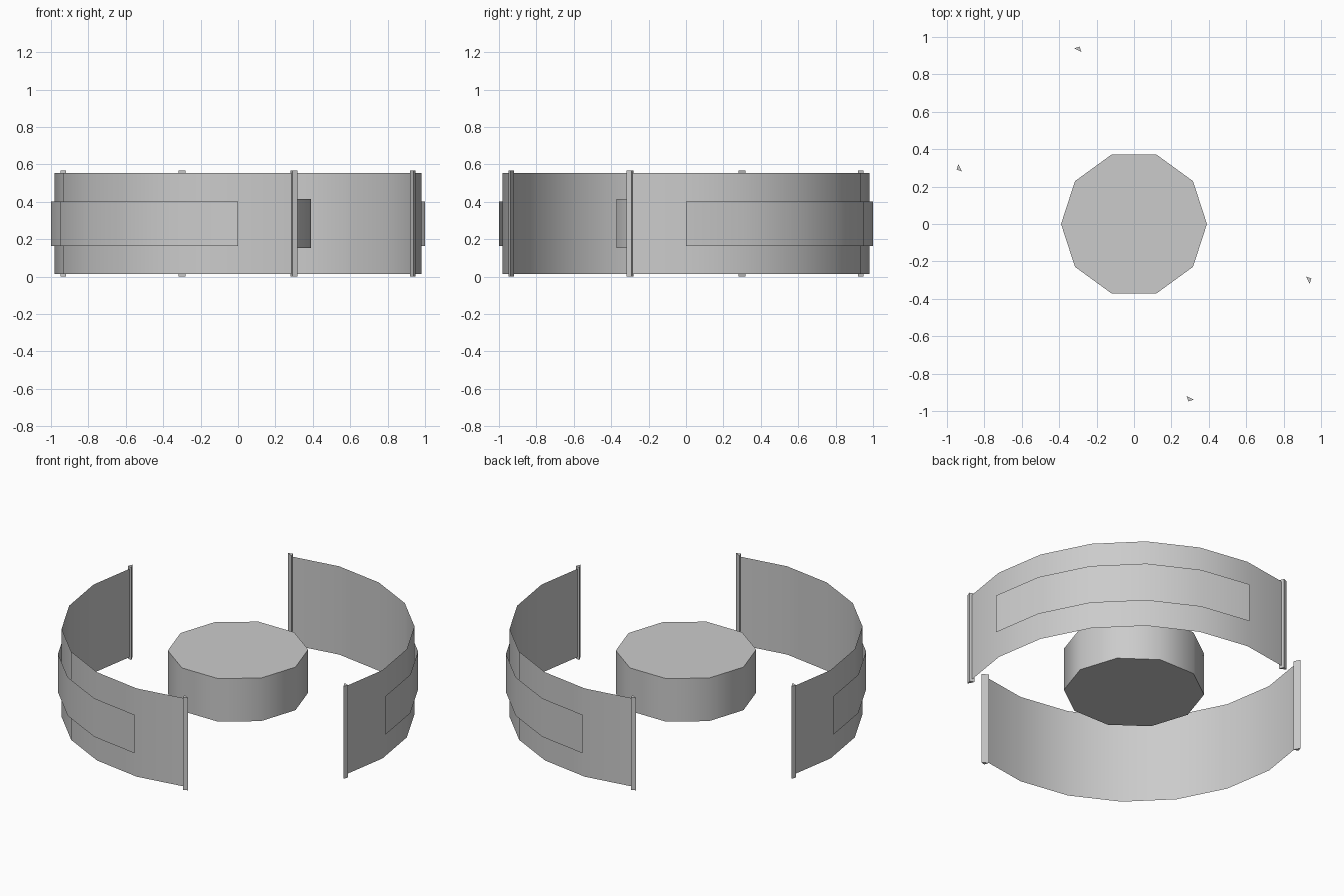
import bpy, bmesh
from math import cos, sin, radians

if "Cube" in bpy.data.objects:
    bpy.data.objects.remove(bpy.data.objects["Cube"])


def finish(name, bm, smooth):
    mesh = bpy.data.meshes.new(name)
    bm.to_mesh(mesh)
    bm.free()
    ob = bpy.data.objects.new(name, mesh)
    bpy.context.collection.objects.link(ob)
    if smooth:
        bpy.ops.object.select_all(action='DESELECT')
        ob.select_set(True)
        bpy.context.view_layer.objects.active = ob
        bpy.ops.object.shade_smooth_by_angle(angle=radians(40))
    return ob


def extrude_profile(name, pts, z0, z1, closed, smooth):
    """Raise a counter-clockwise plan profile; closed ones get caps."""
    bm = bmesh.new()
    low = [bm.verts.new((x, y, z0)) for x, y in pts]
    high = [bm.verts.new((x, y, z1)) for x, y in pts]
    n = len(pts)
    for i in range(n if closed else n - 1):
        j = (i + 1) % n
        bm.faces.new((low[i], low[j], high[j], high[i]))
    if closed:
        bm.faces.new(high)
        bm.faces.new(low[::-1])
        bmesh.ops.recalc_face_normals(bm, faces=bm.faces)
    return finish(name, bm, smooth)


def arc(radius, start, step, count):
    return [(radius * cos(radians(start + step * i)),
             radius * sin(radians(start + step * i))) for i in range(count)]


# Central ten-sided drum
extrude_profile("central_drum", arc(0.39, 0, 36, 10), 0.152, 0.416, True, True)

# Small triangular post at one wall end, and its mirror across the diagonal
post = [(0.281, -0.92), (0.291, -0.949), (0.319, -0.939)]
post_mirror = [(-y, -x) for x, y in reversed(post)]

# Two opposite halves: thin curved wall, raised outer panel, end posts
for side, turn, s in (("front", 180, 1), ("back", 0, -1)):
    extrude_profile(side + "_wall", arc(0.98, turn - 18, 18, 8),
                    0.014, 0.555, False, True)
    extrude_profile(side + "_outer_panel", arc(1.0, turn, 18, 6),
                    0.165, 0.401, False, True)
    for label, tri in (("a", post), ("b", post_mirror)):
        extrude_profile(side + "_end_post_" + label,
                        [(s * x, s * y) for x, y in tri], 0, 0.567, True, False)
